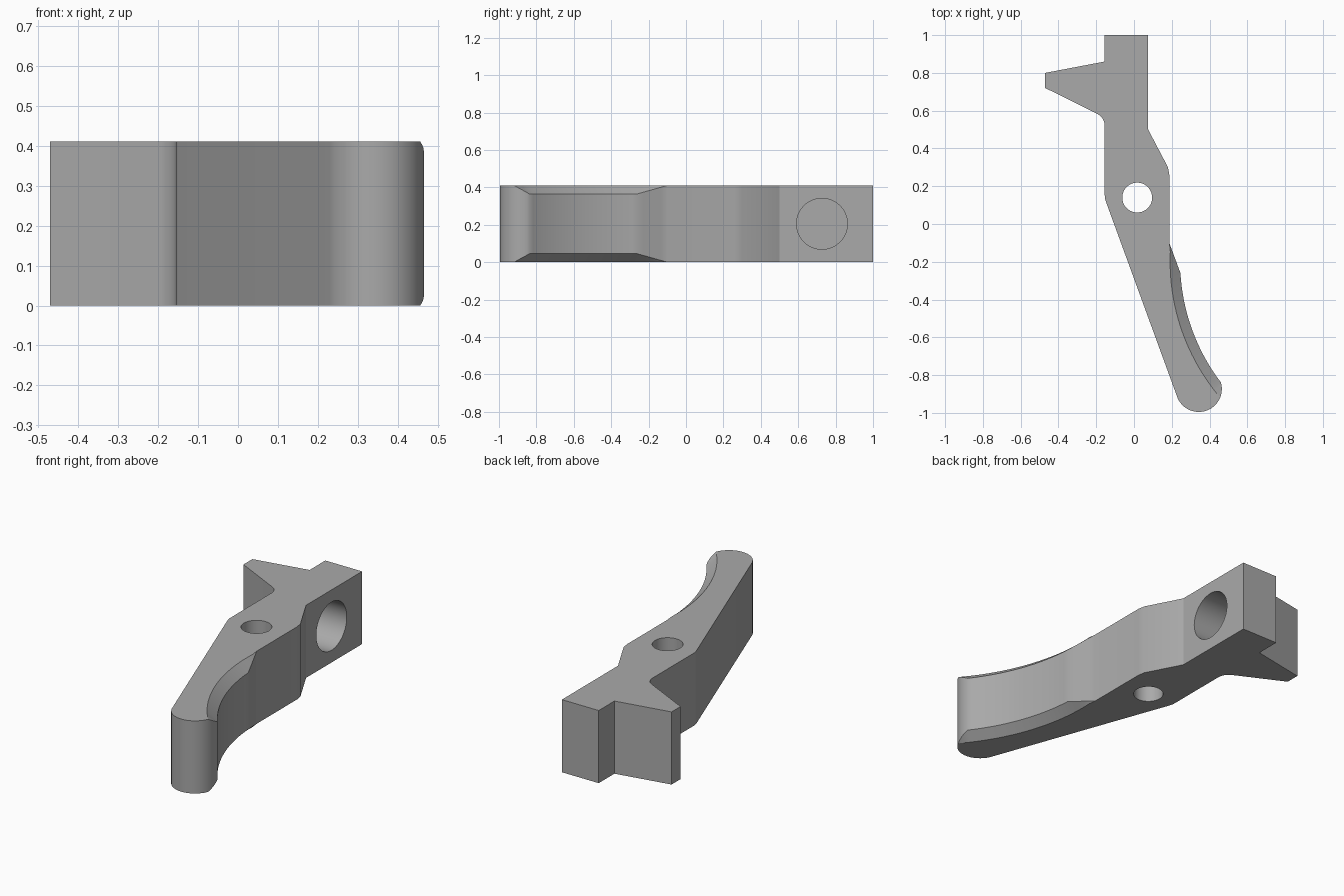
import bpy, bmesh
from math import sin, cos, radians, pi
from mathutils import Vector, Matrix

cube = bpy.data.objects.get("Cube")
if cube:
    bpy.data.objects.remove(cube, do_unlink=True)

HEIGHT = 0.41
BEVEL = 0.045

grey = bpy.data.materials.new("plain grey")
grey.use_nodes = True
grey.diffuse_color = (0.4, 0.4, 0.4, 1)
grey.node_tree.nodes["Principled BSDF"].inputs["Base Color"].default_value = (0.4, 0.4, 0.4, 1)


def arc(centre, radius, start, end, steps):
    """Points on an arc, angles in degrees."""
    angles = [radians(start + (end - start) * i / steps) for i in range(steps + 1)]
    return [Vector((centre[0] + radius * cos(a), centre[1] + radius * sin(a))) for a in angles]


def make_object(name, bm):
    mesh = bpy.data.meshes.new(name)
    bm.to_mesh(mesh)
    bm.free()
    obj = bpy.data.objects.new(name, mesh)
    bpy.context.collection.objects.link(obj)
    mesh.materials.append(grey)
    return obj


# Outline entries: (edge on the flat caps, edge on the wall, bevel depth)
plain = [(0.187, 0.26), (0.18, 0.3), (0.075, 0.5), (0.075, 1), (-0.155, 1), (-0.155, 0.86),
         (-0.47, 0.8), (-0.47, 0.72)]
plain += arc((-0.225, 0.52), 0.07, 62, 0, 8)
plain += arc((-0.045, 0.155), 0.11, 180, 200, 5)
plain += arc((0.343, -0.873), 0.122, 200, 338, 28)
outline = [(Vector(p), Vector(p), 0) for p in plain]

# Rounded tip meeting the bevel, then the concave finger face, then the ramp
tip_wall = arc((0.343, -0.873), 0.122, 338, 377, 6)[1:]
grip_centre = (1.306, -0.197)
tip_cap = arc(grip_centre, 1.115, 220.3, 217.2, 6)[1:]
outline += [(c, w, BEVEL * (i + 1) / 6) for i, (c, w) in enumerate(zip(tip_cap, tip_wall))]
grip_cap = arc(grip_centre, 1.115, 217.2, 184.5, 24)[1:]
grip_wall = arc(grip_centre, 1.062, 217.1, 183.4, 24)[1:]
outline += [(c, w, BEVEL) for c, w in zip(grip_cap, grip_wall)]
ramp_cap = arc(grip_centre, 1.115, 184.5, 175.5, 5)[1:-1]
ramp_end = Vector((0.187, -0.1))
for i, c in enumerate(ramp_cap, 1):
    outline.append((c, grip_wall[-1].lerp(ramp_end, i / 5), BEVEL * (1 - i / 5)))
outline.append((ramp_end, ramp_end, 0))

# Lever body: four stacked loops, collapsed where there is no bevel
bm = bmesh.new()
loops = []
for level in range(4):
    loop = []
    for cap, wall, depth in outline:
        p = cap if level in (0, 3) else wall
        z = (0, depth, HEIGHT - depth, HEIGHT)[level]
        loop.append(bm.verts.new((p.x, p.y, z)))
    loops.append(loop)
n = len(outline)
bm.faces.new(loops[0][::-1])
bm.faces.new(loops[3])
for low, high in zip(loops, loops[1:]):
    for i in range(n):
        j = (i + 1) % n
        bm.faces.new((low[i], low[j], high[j], high[i]))
bmesh.ops.remove_doubles(bm, verts=bm.verts, dist=0.0005)
bmesh.ops.recalc_face_normals(bm, faces=bm.faces)
body = make_object("lever_body", bm)


def drill(name, centre, radius, depth, turn):
    """Cut a round hole into the body."""
    cutter_bm = bmesh.new()
    bmesh.ops.create_cone(cutter_bm, cap_ends=True, segments=64, radius1=radius, radius2=radius,
                          depth=depth, matrix=Matrix.Translation(centre) @ turn)
    cutter = make_object(name, cutter_bm)
    cutter.hide_render = True
    mod = body.modifiers.new(name, "BOOLEAN")
    mod.operation = "DIFFERENCE"
    mod.solver = "EXACT"
    mod.object = cutter
    bpy.context.view_layer.objects.active = body
    bpy.ops.object.modifier_apply(modifier=mod.name)
    bpy.data.objects.remove(cutter, do_unlink=True)


# Pivot hole straight through, and blind spring pocket in the left side
drill("pivot_hole", (0.017, 0.14, HEIGHT / 2), 0.079, 1, Matrix.Identity(4))
drill("spring_pocket", (0.1, 0.727, HEIGHT / 2), 0.136, 0.5, Matrix.Rotation(pi / 2, 4, "Y"))

bpy.ops.object.select_all(action="DESELECT")
body.select_set(True)
bpy.context.view_layer.objects.active = body
bpy.ops.object.shade_smooth_by_angle(angle=radians(25))
